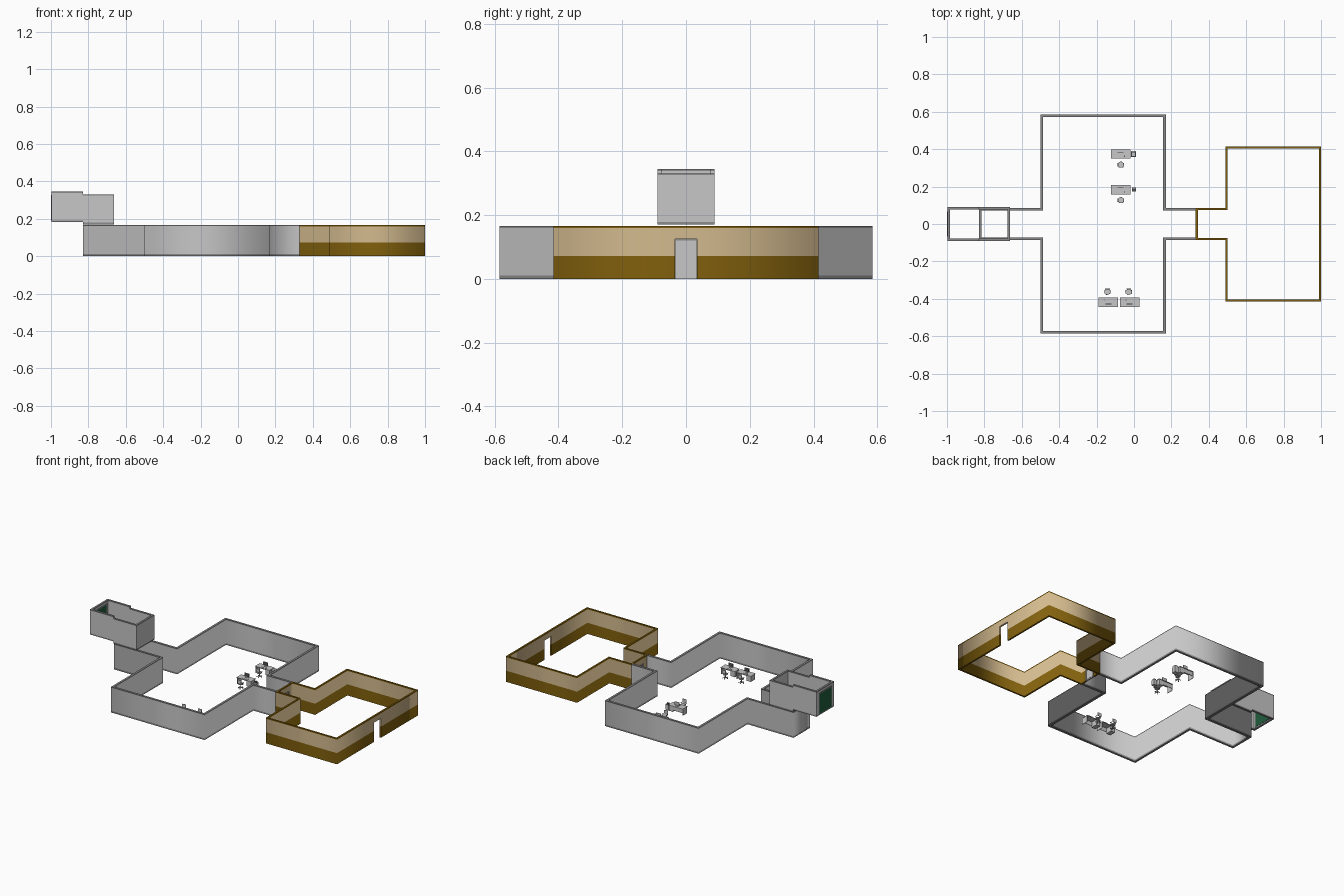
import bpy, bmesh, math
from mathutils import Vector, Matrix

old = bpy.data.objects.get("Cube")
if old:
    bpy.data.objects.remove(old, do_unlink=True)


def material(name, r, g, b):
    m = bpy.data.materials.new(name)
    m.use_nodes = True
    m.diffuse_color = (r, g, b, 1)
    bsdf = next(n for n in m.node_tree.nodes if n.type == 'BSDF_PRINCIPLED')
    bsdf.inputs["Base Color"].default_value = (r, g, b, 1)
    return m


GREY = material("light grey", .57, .57, .57)
TRIM = material("trim grey", .26, .26, .26)
TAN = material("tan plaster", .65, .49, .27)
BROWN = material("ochre brown", .22, .116, .004)
GREEN = material("dark green", .015, .11, .045)
DARK = material("charcoal", .08, .08, .08)


def finish(name, bm, mats):
    bmesh.ops.recalc_face_normals(bm, faces=bm.faces[:])
    me = bpy.data.meshes.new(name)
    bm.to_mesh(me)
    bm.free()
    for m in mats:
        me.materials.append(m)
    ob = bpy.data.objects.new(name, me)
    bpy.context.collection.objects.link(ob)
    return ob


def wall(name, path, thick, levels, bands, smooth=True):
    """Thick open wall run; the path keeps the interior on its left."""
    pts = [Vector(p) for p in path]
    normals = []
    for a, b in zip(pts, pts[1:]):
        d = (b - a).normalized()
        normals.append(Vector((-d.y, d.x)))
    inner = []
    for i, p in enumerate(pts):
        n1 = normals[max(i - 1, 0)]
        n2 = normals[min(i, len(normals) - 1)]
        inner.append(p + (n1 + n2) * thick / (1 + n1.dot(n2)))
    bm = bmesh.new()
    out_v = [[bm.verts.new((p.x, p.y, z)) for z in levels] for p in pts]
    in_v = [[bm.verts.new((p.x, p.y, z)) for z in levels] for p in inner]
    mats = list(dict.fromkeys(bands))

    def face(verts, band, soft=False):
        f = bm.faces.new(verts)
        f.material_index = mats.index(bands[band])
        f.smooth = soft

    for i in range(len(pts) - 1):
        for k in range(len(bands)):
            for side in (out_v, in_v):
                face((side[i][k], side[i + 1][k], side[i + 1][k + 1], side[i][k + 1]), k, smooth)
        for k, band in ((0, 0), (-1, -1)):
            face((out_v[i][k], out_v[i + 1][k], in_v[i + 1][k], in_v[i][k]), band)
    for i in (0, -1):
        for k in range(len(bands)):
            face((out_v[i][k], in_v[i][k], in_v[i][k + 1], out_v[i][k + 1]), k)
    return finish(name, bm, mats)


def boxes(name, parts, spot=(0, 0), turn=0):
    """One object from boxes: (x0, x1, y0, y1, z0, z1, material, optional spin)."""
    bm = bmesh.new()
    mats = list(dict.fromkeys(p[6] for p in parts))
    place = Matrix.Translation((*spot, 0)) @ Matrix.Rotation(turn, 4, 'Z')
    for x0, x1, y0, y1, z0, z1, mat, *spin in parts:
        local = Matrix.Translation(((x0 + x1) / 2, (y0 + y1) / 2, (z0 + z1) / 2))
        size = Matrix.Diagonal((x1 - x0, y1 - y0, z1 - z0, 1))
        rot = Matrix.Rotation(spin[0] if spin else 0, 4, 'Z')
        made = bmesh.ops.create_cube(bm, size=1, matrix=place @ rot @ local @ size)
        for f in {f for v in made['verts'] for f in v.link_faces}:
            f.material_index = mats.index(mat)
    return finish(name, bm, mats)


def mirrored(path):
    return [(x, -y) for x, y in reversed(path)]


# Grey office hall with its two short corridors
half = [(.33, .085), (.17, .085), (.17, .585), (-.5, .585), (-.5, .085), (-.83, .085)]
wall("office_walls", half + mirrored(half), .014,
     (0, .011, .16, .166), (TRIM, GREY, TRIM))

# Ochre and tan room, split at both doorways
half = [(1, .035), (1, .415), (.49, .415), (.49, .085), (.33, .085), (.33, .035)]
levels, bands = (0, .072, .159, .166), (BROWN, TAN, BROWN)
wall("tan_room_wall_left", half, .011, levels, bands)
wall("tan_room_wall_right", mirrored(half), .011, levels, bands)
for label, x, s in (("entrance", 1, 1), ("corridor", .33, -1)):
    wall(label + "_lintel", [(x, -.035 * s), (x, .035 * s)], .011,
         (.125, .159, .166), (TAN, BROWN), False)

# Door between the two wings: frame, leaf and two raised panels
boxes("corridor_door", [
    (.332, .339, -.035, .035, 0, .125, GREY),
    (.329, .343, -.035, -.031, 0, .125, TRIM),
    (.329, .343, .031, .035, 0, .125, TRIM),
    (.329, .343, -.035, .035, .121, .125, TRIM),
    (.33, .341, -.027, .027, .068, .116, GREY),
    (.33, .341, -.027, .027, .006, .059, GREY)])

# Raised shaft above the end corridor, open at top and bottom
wall("shaft_low_section", [(-.83, -.09), (-.663, -.09), (-.663, .09), (-.83, .09)], .013,
     (.17, .179, .325, .331), (TRIM, GREY, TRIM), False)
wall("shaft_tall_section", [(-.83, .09), (-.998, .09), (-.998, -.09), (-.83, -.09)], .013,
     (.183, .191, .338, .345), (TRIM, GREY, TRIM), False)
boxes("shaft_door", [
    (-1, -.983, -.06, .06, .192, .32, GREEN),
    (-1, -.983, -.066, -.06, .192, .326, TRIM),
    (-1, -.983, .06, .066, .192, .326, TRIM),
    (-1, -.983, -.06, .06, .32, .326, TRIM)])


# Work desks, each seen by its user from the -y side
def desk(name, spot, turn=0):
    boxes(name, [
        (-.052, .052, -.025, .025, .041, .044, GREY),
        (-.051, -.048, -.022, .022, 0, .041, GREY),
        (.02, .05, -.022, .022, .006, .041, GREY),
        (-.048, .02, .018, .02, .015, .041, GREY)], spot, turn)
    boxes(name + "_computer", [
        (-.009, .009, .004, .016, .044, .046, GREY),
        (-.002, .002, .009, .012, .046, .054, GREY),
        (-.016, .016, .008, .012, .05, .071, GREY),
        (-.0145, .0145, .0072, .008, .0515, .0695, DARK),
        (-.013, .013, -.016, -.008, .044, .0455, GREY),
        (.018, .022, -.015, -.009, .044, .046, DARK)], spot, turn)


# Swivel chair: star base, column, round seat and backrest
def chair(name, spot, turn=0):
    arms = [(0, .015, -.0015, .0015, .003, .006, GREY, i * math.tau / 5) for i in range(5)]
    casters = [(.013, .017, -.002, .002, 0, .004, DARK, i * math.tau / 5) for i in range(5)]
    boxes(name + "_frame", arms + casters + [
        (-.002, .002, -.002, .002, .004, .026, GREY),
        (-.002, .002, -.017, -.014, .026, .04, GREY),
        (-.013, .013, -.017, -.013, .036, .058, GREY),
        (-.017, -.014, -.01, .008, .036, .038, DARK),
        (.014, .017, -.01, .008, .036, .038, DARK)], spot, turn)
    bm = bmesh.new()
    bmesh.ops.create_cone(bm, cap_ends=True, segments=12, radius1=.015, radius2=.016, depth=.005,
                          matrix=Matrix.Translation((*spot, .028)))
    finish(name + "_seat", bm, [GREY])


for i, y in enumerate((.374, .184), 1):
    desk(f"back_desk_{i}", (-.071, y))
    chair(f"back_chair_{i}", (-.07, y - .056))
for i, x in enumerate((-.137, -.023), 1):
    desk(f"front_desk_{i}", (x, -.418), math.pi)
    chair(f"front_chair_{i}", (x - .005, -.363), math.pi)

# Side cabinet with printer, and a small bin, beside the back desks
boxes("printer_cabinet", [
    (-.016, .011, -.015, .015, 0, .034, GREY),
    (-.013, .008, -.012, .012, .034, .047, GREY),
    (-.01, .005, -.014, -.012, .037, .039, DARK)], (0, .374))
boxes("side_cabinet", [
    (-.011, .011, -.011, .011, 0, .034, GREY),
    (-.007, .007, -.007, .007, .034, .042, DARK)], (0, .184))
